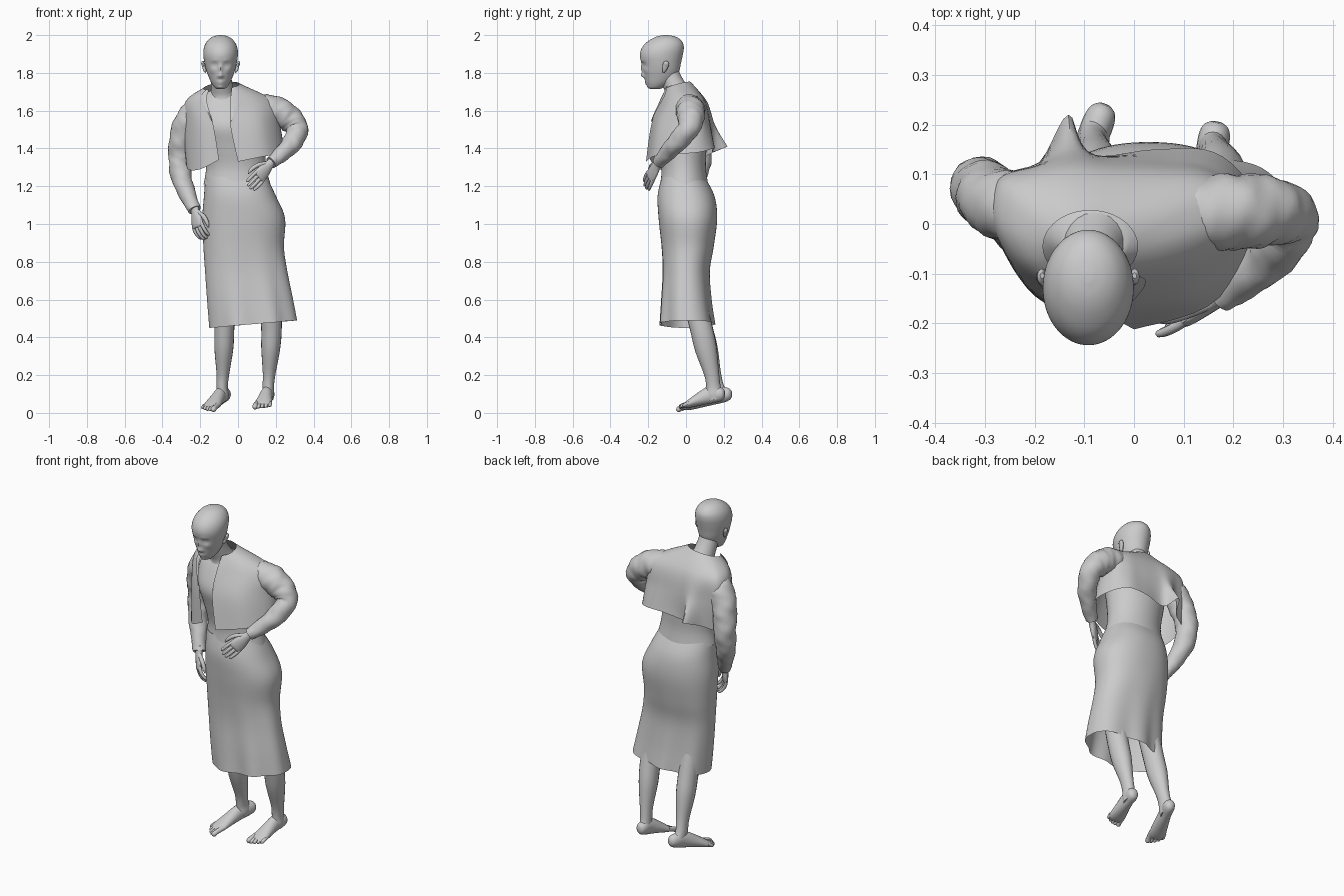
import bpy, bmesh, random
from math import sin, cos, pi, exp, radians, copysign
from mathutils import Vector as V

random.seed(4)


def smooth(pts, n):
    """Catmull-Rom resampling of a list of tuples."""
    out, m = [], len(pts) - 1
    for i in range(m):
        a, b, c, d = pts[max(i - 1, 0)], pts[i], pts[i + 1], pts[min(i + 2, m)]
        for k in range(n):
            t = k / n
            out.append(tuple(.5 * (2 * q + (r - p) * t + (2 * p - 5 * q + 4 * r - s) * t * t
                                   + (3 * q - p - 3 * r + s) * t ** 3)
                             for p, q, r, s in zip(a, b, c, d)))
    return out + [tuple(pts[-1])]


def loft(name, rings, closed=True, caps=(True, True), angle=50):
    bm = bmesh.new()
    g = [[bm.verts.new(p) for p in r] for r in rings]
    n = len(g[0])
    for a, b in zip(g, g[1:]):
        for i in range(n if closed else n - 1):
            j = (i + 1) % n
            bm.faces.new((a[i], a[j], b[j], b[i]))
    for r, cap in zip((g[0], g[-1]), caps):
        if closed and cap:
            bm.faces.new(r)
    bmesh.ops.recalc_face_normals(bm, faces=bm.faces)
    me = bpy.data.meshes.new(name)
    bm.to_mesh(me)
    bm.free()
    ob = bpy.data.objects.new(name, me)
    bpy.context.collection.objects.link(ob)
    bpy.ops.object.select_all(action='DESELECT')
    bpy.context.view_layer.objects.active = ob
    ob.select_set(True)
    bpy.ops.object.shade_smooth_by_angle(angle=radians(angle))


def ring(z, cx, cy, rx, ry, n=48, p=1.0):
    f = lambda v: copysign(abs(v) ** p, v)
    return [V((cx + rx * f(cos(2 * pi * i / n)), cy + ry * f(sin(2 * pi * i / n)), z)) for i in range(n)]


def tube(name, pts, ref, n=16, k=4, crumple=0.0):
    """Swept tube; points are x, y, z, half width and optional half height."""
    P = smooth([tuple(p) if len(p) == 5 else (*p, p[3]) for p in pts], k)
    c = [V(p[:3]) for p in P]
    side, rings = None, []
    for i, p in enumerate(P):
        t = (c[min(i + 1, len(c) - 1)] - c[max(i - 1, 0)]).normalized()
        side = t.cross(V(ref)) if side is None else side - t * side.dot(t)
        side.normalize()
        up = side.cross(t)
        r = []
        for j in range(n):
            a = 2 * pi * j / n
            w = 1 + crumple * (sin(2 * a + .8 * i) + sin(3 * a - 1.1 * i) * sin(.37 * i)
                               + random.uniform(-.7, .7))
            r.append(c[i] + side * (p[3] * w * cos(a)) + up * (p[4] * w * sin(a)))
        rings.append(r)
    loft(name, rings)


# Skirt with folds growing towards the hem
rings = []
for z, cx, cy, rx, ry in smooth([(1.25, -.01, -.015, .163, .113), (1.15, .01, 0, .19, .15),
                                 (1.03, .03, .01, .219, .155), (.88, .03, .008, .213, .138),
                                 (.75, .043, 0, .217, .124), (.6, .063, 0, .226, .131),
                                 (.47, .08, .005, .232, .142)], 5):
    w = max(0, (1.0 - z) / .53) ** 1.6
    r = []
    for q in ring(z, cx, cy, rx, ry, 72, .9):
        u, v = (q.x - cx) / rx, (q.y - cy) / ry
        s = 1 + .065 * w * sin(8 * u + 2 * v) * abs(v)
        r.append((cx + rx * u * s, cy + ry * v * s, z + .02 * w * u))
    rings.append(r)
loft("skirt", rings, caps=(True, False))

# Shirt
loft("shirt", [ring(*p) for p in smooth([(1.21, -.005, -.01, .177, .127), (1.3, -.01, -.012, .16, .117),
     (1.42, -.025, -.022, .168, .13), (1.52, -.04, -.035, .178, .133), (1.62, -.055, -.02, .165, .105),
     (1.68, -.07, -.015, .11, .075), (1.71, -.078, -.03, .062, .055)], 4)], caps=(False, True))

# Open cropped jacket: rows from hem to collar, each running round the back
hem = [(-.1, -.19, 1.34), (-.2, -.145, 1.29), (-.265, -.04, 1.29), (-.265, .08, 1.34), (-.19, .125, 1.37),
       (-.132, .22, 1.41), (-.09, .14, 1.38), (.04, .15, 1.4), (.16, .145, 1.4), (.235, .07, 1.38),
       (.24, -.05, 1.37), (.15, -.165, 1.36), (0, -.212, 1.33)]
chest = [(-.13, -.175), (-.22, -.12), (-.285, 0), (-.275, .09), (-.195, .12), (-.127, .155), (-.07, .135),
         (.05, .13), (.14, .12), (.21, .07), (.215, -.03), (.12, -.145), (-.04, -.185)]
upper = [(-.165, -.13), (-.235, -.075), (-.275, 0), (-.262, .075), (-.2, .1), (-.13, .11), (-.05, .105),
         (.04, .1), (.12, .09), (.175, .06), (.185, -.01), (.1, -.09), (-.04, -.14)]
collar = []
for i in range(13):
    a = radians(225 - 280 * i / 12)
    collar.append((-.088 + .095 * cos(a), -.045 + .072 * sin(a), 1.73 + .02 * sin(a) + .012 * cos(a)))
rows = [smooth(r, 5) for r in (hem, [(*p, 1.52) for p in chest], [(*p, 1.65) for p in upper], collar)]
cols = [smooth(c, 7) for c in zip(*rows)]
grid = [list(r) for r in zip(*cols)]
loft("jacket_body", grid, closed=False)

# Lapels folded back along the front edges
for name, e, s in (("lapel_right", 0, 1), ("lapel_left", -1, -1)):
    strip = []
    for i, r in enumerate(grid[8:]):
        a, b = V(r[e]), V(r[e + s * 3])
        b = a.lerp(b, min(1, .15 + i / 10))
        strip.append([a, a.lerp(b, .5) + V((0, -.007, .002)), b + V((0, -.005, .003))])
    loft(name, strip, closed=False)

# Crumpled sleeves
tube("sleeve_right", [(-.18, .02, 1.6, .055), (-.225, .025, 1.59, .068), (-.268, .04, 1.54, .07),
     (-.297, .06, 1.45, .066), (-.308, .075, 1.35, .06), (-.3, .055, 1.25, .055),
     (-.265, .01, 1.15, .044), (-.23, -.035, 1.075, .034)], (0, 1, 0), 24, 7, .028)
tube("sleeve_left", [(.06, .02, 1.62, .05), (.14, .022, 1.615, .072), (.22, .025, 1.59, .076),
     (.28, .025, 1.55, .068), (.313, .01, 1.5, .058), (.29, -.045, 1.435, .053),
     (.235, -.1, 1.375, .043), (.175, -.145, 1.325, .033)], (0, 0, 1), 24, 7, .028)


def hand(side, wrist, tip, normal, thumb, curl):
    w, d, nrm = V(wrist), V(tip) - V(wrist), V(normal).normalized()
    across = d.normalized().cross(nrm).normalized()
    at = lambda f, o=0, c=0: w + d * f + across * o - nrm * c
    tube("palm_" + side, [(*at(-.2), .024, .022), (*at(.05), .025, .019), (*at(.3), .037, .017),
                          (*at(.52), .04, .014), (*at(.58), .034, .009)], normal, 16, 4)
    for i in range(4):
        o = (i - 1.5) * .02
        e = 1 - .06 * abs(i - 1.5)
        tube(f"finger_{side}_{i + 1}", [(*at(.48, o), .01), (*at(.7 * e, o * 1.1, curl * .15), .01),
             (*at(.88 * e, o * 1.1, curl * .55), .009), (*at(.98 * e, o * 1.05, curl), .007),
             (*at(e, o * 1.05, curl * 1.05), .002)], normal, 8, 3)
    tube("thumb_" + side, [(*at(.08, thumb * .015), .012), (*at(.32, thumb * .045, .012), .012),
         (*at(.55, thumb * .052, .022), .01), (*at(.68, thumb * .048, .026), .003)], normal, 8, 3)


hand("right", (-.228, -.038, 1.075), (-.2, -.085, .915), (-.7, -.7, 0), -1, .04)
hand("left", (.172, -.147, 1.32), (.06, -.226, 1.19), (.56, -.83, 0), 1, .01)

# Legs
tube("leg_right", [(-.07, .03, .65, .06), (-.072, .078, .46, .053, .06), (-.075, .11, .34, .05, .058),
     (-.08, .145, .21, .034, .04), (-.084, .16, .14, .03, .04), (-.08, .172, .1, .031, .048),
     (-.078, .18, .07, .026, .04)], (0, 1, 0), 20)
tube("leg_left", [(.165, .03, .65, .062), (.177, .078, .46, .055, .06), (.173, .105, .34, .05, .058),
     (.165, .135, .21, .034, .04), (.16, .145, .14, .03, .038), (.16, .15, .1, .031, .046),
     (.161, .155, .07, .026, .04)], (0, 1, 0), 20)


def foot(side, heel, toe, inner):
    h, d = V(heel), V(toe) - V(heel)
    s = d.cross(V((0, 0, 1))).normalized() * inner
    sec = [(0, 0, .012, .015), (.04, .002, .026, .03), (.13, .006, .032, .04), (.3, .016, .032, .046),
           (.55, .01, .04, .034), (.78, .002, .047, .02), (.88, 0, .04, .011)]
    tube("foot_" + side, [(*(h + d * f + V((0, 0, dz))), a, b) for f, dz, a, b in sec], (0, 0, 1), 20)
    for i in range(5):
        r, o, e = (.014 if i == 0 else .0095), .034 - .0185 * i, 1 - .008 * i * i
        at = lambda f, z: h + d * f + s * o + V((0, 0, z))
        tube(f"toe_{side}_{i + 1}", [(*at(.76, .004), r), (*at(e - .09, .005), r),
             (*at(e - .02, .001), r), (*at(e + .01, 0), r * .3)], (0, 0, 1), 10, 3)


foot("right", (-.058, .24, .103), (-.165, -.035, .014), -1)
foot("left", (.167, .205, .103), (.122, -.04, .028), 1)

# Neck
tube("neck", [(-.09, -.1, 1.83, .05), (-.088, -.075, 1.76, .055), (-.082, -.045, 1.7, .062),
              (-.078, -.03, 1.66, .08)], (0, 1, 0), 24)

# Head: lofted skull with soft bumps for the face (x, z, spread x, spread z, amount)
bumps = [(0, 1.787, .012, .013, .016), (0, 1.82, .009, .022, .01), (0, 1.753, .018, .005, .006),
         (0, 1.742, .015, .005, .006), (0, 1.725, .02, .009, .006)]
for m in (-1, 1):
    bumps += [(m * .033, 1.842, .016, .012, -.012), (m * .033, 1.841, .01, .006, .007),
              (m * .032, 1.866, .02, .008, .003), (m * .012, 1.782, .007, .007, .006),
              (m * .045, 1.812, .018, .016, .005)]
rings = []
for z, yf, yb, w in smooth([(1.714, -.185, -.14, .016), (1.722, -.198, -.12, .031), (1.745, -.21, -.08, .048),
                            (1.775, -.219, -.05, .062), (1.81, -.226, -.035, .075), (1.85, -.235, -.027, .085),
                            (1.89, -.244, -.018, .091), (1.925, -.237, -.012, .09), (1.955, -.216, -.015, .08),
                            (1.98, -.182, -.034, .06), (1.994, -.15, -.062, .036), (2.0, -.118, -.095, .01)], 5):
    r = []
    for q in ring(z, 0, (yf + yb) / 2, w, (yb - yf) / 2, 72):
        front = max(0, ((yf + yb) / 2 - q.y) / ((yb - yf) / 2))
        lift = sum(a * exp(-((q.x - x) / sx) ** 2 - ((z - bz) / sz) ** 2) for x, bz, sx, sz, a in bumps)
        r.append((q.x - .092, q.y - front * lift, z))
    rings.append(r)
loft("head", rings, angle=60)

# Ears
for name, m in (("ear_right", -1), ("ear_left", 1)):
    x = -.092 + m * .08
    tube(name, [(x, -.12, 1.803, .004, .006), (x + m * .004, -.115, 1.815, .008, .011),
                (x + m * .011, -.108, 1.838, .008, .016), (x + m * .015, -.105, 1.852, .008, .015),
                (x + m * .013, -.104, 1.863, .004, .006)], (0, 1, 0), 12)
